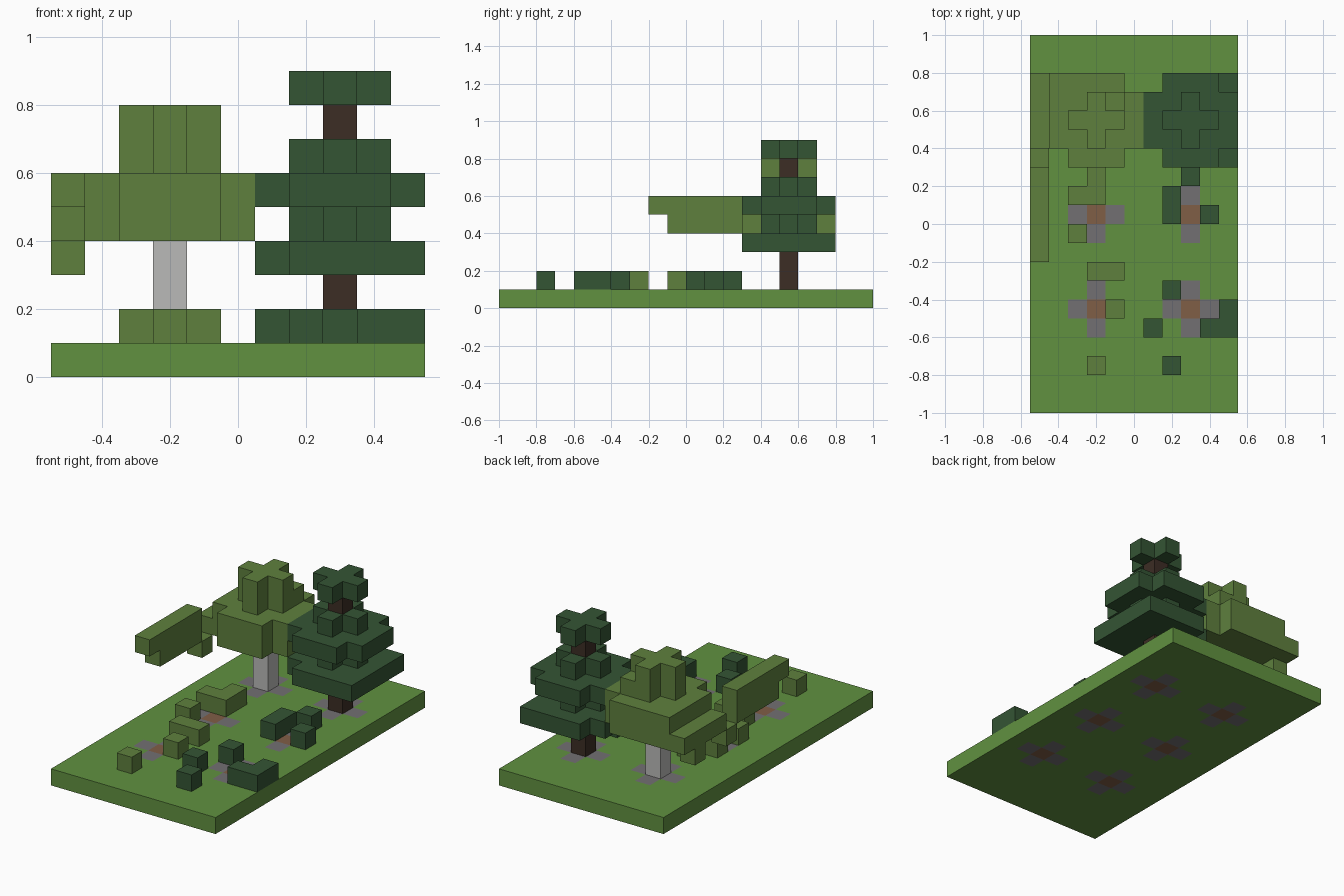
import bpy, bmesh
from mathutils import Vector

if "Cube" in bpy.data.objects:
    bpy.data.objects.remove(bpy.data.objects["Cube"])

S = 0.1  # block size


def material(name, rgb):
    m = bpy.data.materials.new(name)
    m.use_nodes = True
    m.diffuse_color = (*rgb, 1)
    m.node_tree.nodes["Principled BSDF"].inputs["Base Color"].default_value = (*rgb, 1)
    return m


GRASS = material("grass green", (0.119, 0.283, 0.051))
OLIVE = material("olive leaves", (0.114, 0.216, 0.048))
DARK = material("dark needles", (0.034, 0.089, 0.034))
BARK = material("dark bark", (0.045, 0.026, 0.018))
PALE = material("pale bark", (0.491, 0.491, 0.48))
STONE = material("grey gravel", (0.171, 0.162, 0.171))
SOIL = material("brown soil", (0.216, 0.112, 0.061))


def blocks(name, cells, mats, rule=lambda c: 0):
    """Build the outer skin of a set of grid blocks, then merge flat faces."""
    cells = set(cells)
    bm = bmesh.new()
    for c in cells:
        centre = Vector((c[0], c[1] + 0.5, c[2] + 0.5))
        for axis in range(3):
            for sign in (-1, 1):
                step = [0, 0, 0]
                step[axis] = sign
                if tuple(a + b for a, b in zip(c, step)) in cells:
                    continue
                n = Vector(step)
                u = Vector([step[2], step[0], step[1]])
                v = n.cross(u)
                ring = [(-1, -1), (1, -1), (1, 1), (-1, 1)]
                face = bm.faces.new([bm.verts.new((centre + (n + u * a + v * b) / 2) * S)
                                     for a, b in ring])
                face.material_index = rule(c)
    bmesh.ops.remove_doubles(bm, verts=bm.verts, dist=S / 100)
    bmesh.ops.dissolve_limit(bm, angle_limit=0.01, verts=bm.verts, edges=bm.edges,
                             delimit={'MATERIAL'})
    bm.normal_update()
    mesh = bpy.data.meshes.new(name)
    bm.to_mesh(mesh)
    bm.free()
    for m in mats:
        mesh.materials.append(m)
    obj = bpy.data.objects.new(name, mesh)
    bpy.context.collection.objects.link(obj)


def box(xs, ys, zs):
    return {(x, y, z) for x in range(xs[0], xs[1] + 1)
            for y in range(ys[0], ys[1] + 1) for z in range(zs[0], zs[1] + 1)}


def cross(x, y, *levels):
    return {(x + a, y + b, z) for z in levels
            for a in (-1, 0, 1) for b in (-1, 0, 1) if abs(a) + abs(b) < 2}


def slab(x, y, z, missing):
    """Five by five layer without the listed corners."""
    return box((x - 2, x + 2), (y - 2, y + 2), (z, z)) - {
        (x + 2 * a, y + 2 * b, z) for a, b in missing}


# Ground with six flush planting crosses
beds = [(x, y) for x in (-2, 3) for y in (-5, 0, 5)]


def ground_rule(c):
    d = min(abs(c[0] - x) + abs(c[1] - y) for x, y in beds)
    return {0: 2, 1: 1}.get(d, 0)


blocks("ground", box((-5, 5), (-10, 9), (0, 0)), [GRASS, STONE, SOIL], ground_rule)

# Dark conifer
corners = [(a, b) for a in (-1, 1) for b in (-1, 1)]
needles = (slab(3, 5, 3, [(-1, -1), (-1, 1)]) | slab(3, 5, 5, corners)
           | cross(3, 5, 4, 6, 8))
trunk = box((3, 3), (5, 5), (1, 7))
blocks("conifer_trunk", trunk - needles, [BARK])
blocks("conifer_needles", needles, [DARK])

# Pale broadleaf tree with a ragged crown
three = [(-1, -1), (1, -1), (1, 1)]
crown = (slab(-2, 5, 4, three) | slab(-2, 5, 5, three) | cross(-2, 5, 6, 7)
         | {(-1, 6, 6)} | box((-5, -5), (4, 7), (4, 4)))
crown |= {(-5, 6, 3), (-5, 3, 3)}
blocks("broadleaf_trunk", box((-2, -2), (5, 5), (1, 3)), [PALE])
blocks("broadleaf_crown", crown, [OLIVE])

# Long leafy branch at the side
blocks("leaf_branch", box((-5, -5), (-2, 2), (5, 5)) | box((-5, -5), (-1, 2), (4, 4)), [OLIVE])

# Small shrubs on the ground
dark_spots = [(3, 2), (2, 1), (2, 0), (4, 0), (2, -4), (4, -6), (5, -6), (5, -5), (1, -6), (2, -8)]
olive_spots = [(-2, 2), (-3, 1), (-2, 1), (-3, -1), (-2, -3), (-1, -3), (-1, -5), (-2, -8)]
for name, spots, mat in (("dark_shrubs", dark_spots, DARK), ("olive_shrubs", olive_spots, OLIVE)):
    blocks(name, [(x, y, 1) for x, y in spots], [mat])
